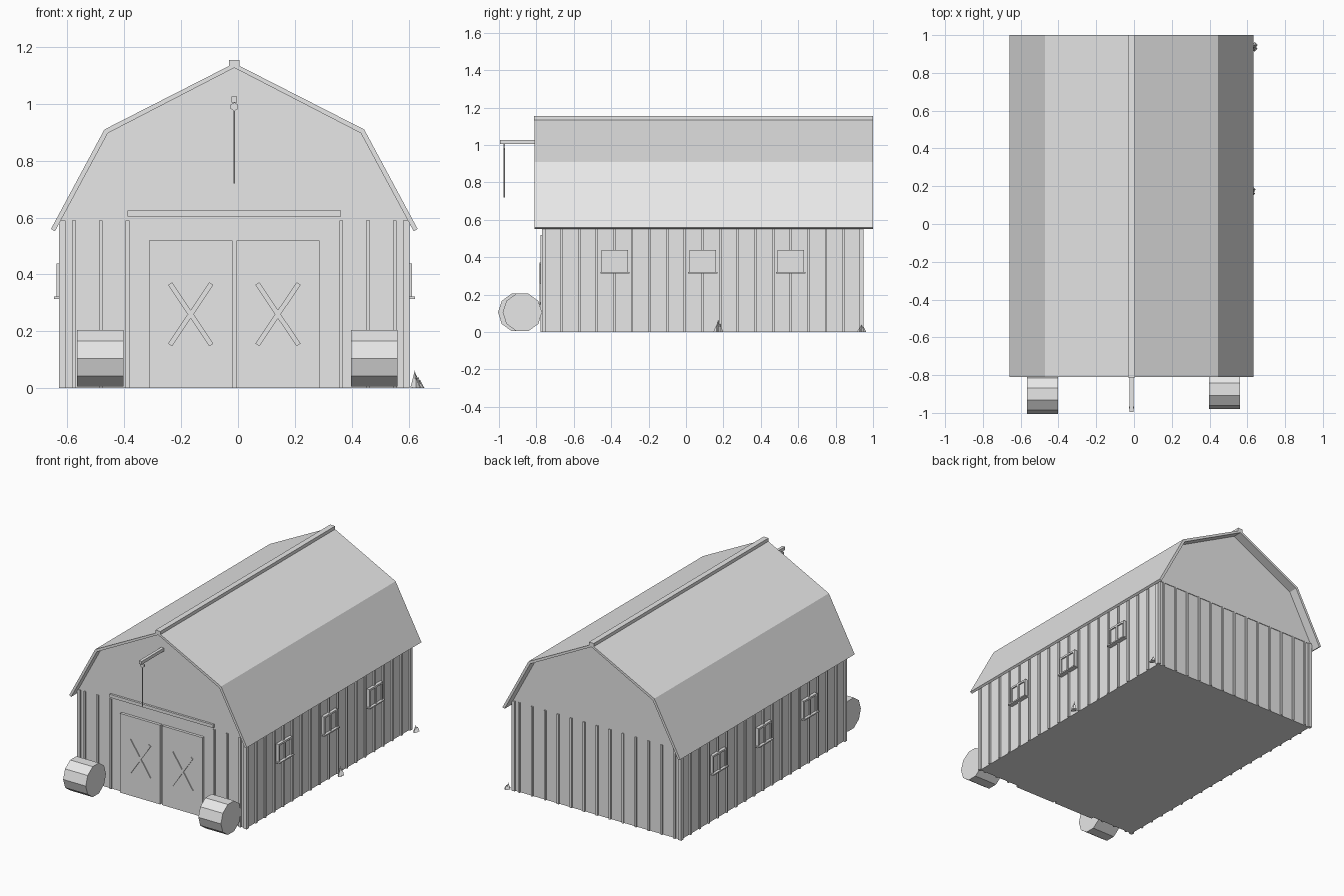
import bpy, bmesh, math
from mathutils import Matrix, Vector

cube = bpy.data.objects.get("Cube")
if cube:
    bpy.data.objects.remove(cube)

grey = bpy.data.materials.new("plain grey")
grey.use_nodes = True
grey.diffuse_color = (0.8, 0.8, 0.8, 1)
grey.node_tree.nodes["Principled BSDF"].inputs["Base Color"].default_value = (0.8, 0.8, 0.8, 1)

CX = -0.013                  # barn centre line
HALF = 0.605                 # wall half width
FRONT, BACK = -0.76, 0.937   # wall faces
EAVE = 0.59
STEP = 0.094                 # batten spacing


def finish(name, bm):
    bmesh.ops.recalc_face_normals(bm, faces=bm.faces)
    mesh = bpy.data.meshes.new(name)
    bm.to_mesh(mesh)
    bm.free()
    mesh.materials.append(grey)
    obj = bpy.data.objects.new(name, mesh)
    bpy.context.collection.objects.link(obj)
    return obj


def add_box(bm, x, y, z, turn=0.0):
    """Box from (min, max) ranges, optionally turned about y."""
    mid = Vector([(a + b) / 2 for a, b in (x, y, z)])
    size = [b - a for a, b in (x, y, z)]
    m = Matrix.Translation(mid) @ Matrix.Rotation(turn, 4, 'Y') @ Matrix.Diagonal((*size, 1))
    bmesh.ops.create_cube(bm, size=1, matrix=m)


def box(name, x, y, z):
    bm = bmesh.new()
    add_box(bm, x, y, z)
    return finish(name, bm)


def prism(name, profile, y0, y1):
    """Extrude an (x, z) outline along y."""
    bm = bmesh.new()
    face = bm.faces.new([bm.verts.new((CX + x, y0, z)) for x, z in profile])
    new = bmesh.ops.extrude_face_region(bm, geom=[face])["geom"]
    verts = [v for v in new if isinstance(v, bmesh.types.BMVert)]
    bmesh.ops.translate(bm, verts=verts, vec=(0, y1 - y0, 0))
    return finish(name, bm)


def cylinder(name, centre, radius, depth, sides, axis, spin=0.0):
    bm = bmesh.new()
    m = Matrix.Translation(centre)
    if axis != 'Z':
        m = m @ Matrix.Rotation(math.pi / 2, 4, 'Y' if axis == 'X' else 'X')
    bmesh.ops.create_cone(bm, cap_ends=True, segments=sides, radius1=radius, radius2=radius,
                          depth=depth, matrix=m @ Matrix.Rotation(spin, 4, 'Z'))
    return finish(name, bm)


def mirrored(points):
    """Complete a right-hand outline that starts on the centre line."""
    return points + [(-x, z) for x, z in reversed(points) if x]


# Walls and gable
box("walls", (CX - HALF, CX + HALF), (FRONT, BACK), (0, EAVE + 0.005))
prism("gable", mirrored([(0, 1.13), (0.45, 0.903), (0.612, EAVE)]), FRONT - 0.004, BACK + 0.004)

# Gambrel roof shell with ridge cap
outer = [(0, 1.143), (0.457, 0.91), (0.645, 0.56)]
inner = [(0.631, 0.552), (0.445, 0.897), (0, 1.127)]
left = [(-x, z) for x, z in inner[:2]][::-1] + [(-x, z) for x, z in outer[1:]][::-1]
prism("roof", outer + inner + left, -0.81, 1.0)
prism("ridge_cap", mirrored([(0, 1.155), (0.018, 1.155), (0.018, 1.132), (0, 1.132)]), -0.812, 1.0)

# Battens: front skips the doorway
bm = bmesh.new()
for k in range(-6, 7):
    x = CX + k * STEP
    span = (x - 0.0065, x + 0.0065)
    if abs(k) >= 4:
        add_box(bm, span, (FRONT - 0.01, FRONT), (0, EAVE))
    add_box(bm, span, (BACK, BACK + 0.01), (0, EAVE))
count = 18
for side in (-1, 1):
    wall = CX + side * HALF
    for k in range(1, count):
        y = FRONT + (BACK - FRONT) * k / count
        add_box(bm, sorted((wall, wall + side * 0.01)), (y - 0.0065, y + 0.0065), (0, EAVE))
finish("wall_battens", bm)

# Corner posts
bm = bmesh.new()
for side in (-1, 1):
    for y in (FRONT, BACK):
        x = CX + side * HALF
        add_box(bm, (x - 0.011, x + 0.011), (y - 0.011, y + 0.011), (0, EAVE))
finish("corner_posts", bm)

# Sliding doors, crossed braces and rail
for label, side in (("right", -1), ("left", 1)):
    x = sorted((CX + side * 0.007, CX + side * 0.3))
    box(label + "_door", x, (-0.778, FRONT), (0, 0.52))
    bm = bmesh.new()
    mid = CX + side * 0.1535
    for turn in (-1, 1):
        add_box(bm, (mid - 0.0085, mid + 0.0085), (-0.784, -0.777), (0.13, 0.39),
                turn * math.radians(34))
    finish(label + "_door_cross", bm)
box("door_rail", (CX - 0.376, CX + 0.376), (-0.778, FRONT), (0.604, 0.625))

# Side windows: pane, frame bars and sill
for label, side in (("right", -1), ("left", 1)):
    wall = CX + side * HALF

    def out(depth):
        return sorted((wall, wall + side * depth))

    for i, y in enumerate((-0.38, 0.09, 0.56)):
        bm = bmesh.new()
        add_box(bm, out(0.012), (y - 0.07, y + 0.07), (0.322, 0.438))
        for dy in (-0.065, 0, 0.065):
            add_box(bm, out(0.02), (y + dy - 0.006, y + dy + 0.006), (0.322, 0.436))
        add_box(bm, out(0.02), (y - 0.071, y + 0.071), (0.426, 0.438))
        add_box(bm, out(0.03), (y - 0.078, y + 0.078), (0.314, 0.322))
        finish(f"{label}_window_{i + 1}", bm)

# Hay hoist
box("hoist_beam", (CX - 0.01, CX + 0.01), (-0.995, -0.7), (1.005, 1.026))
cylinder("hoist_pulley", (CX, -0.972, 0.99), 0.015, 0.01, 6, 'Y')
cylinder("hoist_rope", (CX, -0.972, 0.853), 0.003, 0.265, 6, 'Z')

# Round bales
cylinder("right_bale", (-0.484, -0.9, 0.105), 0.105, 0.164, 10, 'X')
cylinder("left_bale", (0.48, -0.875, 0.105), 0.105, 0.164, 10, 'X')

# Grass tufts
for i, (x, y, h) in enumerate(((0.622, 0.172, 0.062), (0.634, 0.938, 0.04))):
    bm = bmesh.new()
    for dx, dy, s in ((0, 0, 1), (0.006, 0.01, 0.75), (0.004, -0.01, 0.6)):
        bmesh.ops.create_cone(bm, cap_ends=True, segments=4, radius1=0.016, radius2=0,
                              depth=h * s, matrix=Matrix.Translation((x + dx, y + dy, h * s / 2)))
    finish(f"grass_tuft_{i + 1}", bm)
